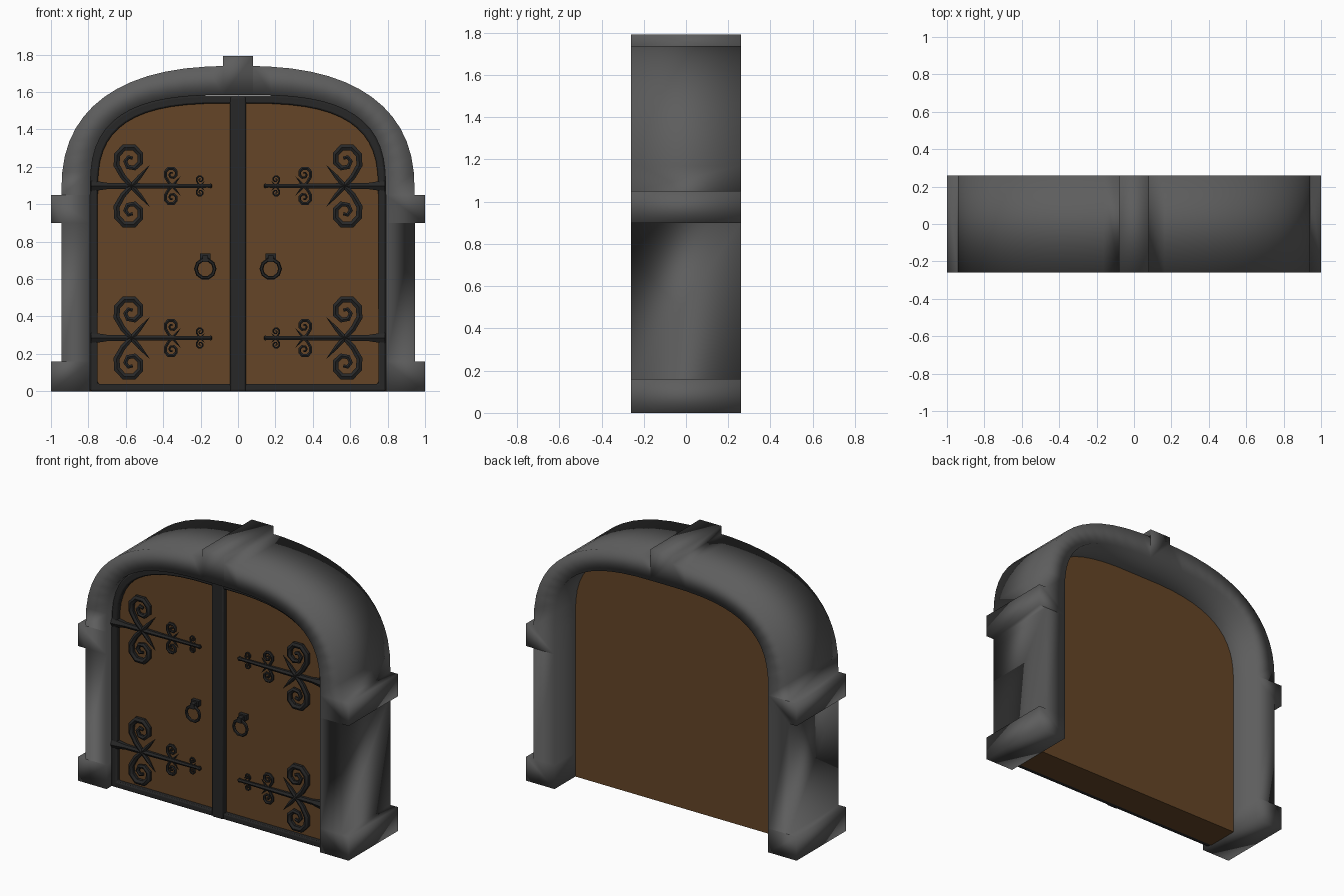
import bpy, bmesh, math
from mathutils import Vector

if "Cube" in bpy.data.objects:
    bpy.data.objects.remove(bpy.data.objects["Cube"])


def material(name, rgb):
    m = bpy.data.materials.new(name)
    m.diffuse_color = (*rgb, 1)
    m.use_nodes = True
    m.node_tree.nodes["Principled BSDF"].inputs["Base Color"].default_value = m.diffuse_color
    return m


STONE = material("stone", (0.11, 0.11, 0.11))
WOOD = material("wood", (0.13, 0.06, 0.02))
IRON = material("iron", (0.02, 0.02, 0.02))


def finish(name, bm, mat, angle=None):
    bmesh.ops.remove_doubles(bm, verts=bm.verts, dist=1e-5)
    bmesh.ops.recalc_face_normals(bm, faces=bm.faces)
    me = bpy.data.meshes.new(name)
    bm.to_mesh(me)
    bm.free()
    me.materials.append(mat)
    ob = bpy.data.objects.new(name, me)
    bpy.context.collection.objects.link(ob)
    bpy.ops.object.select_all(action='DESELECT')
    ob.select_set(True)
    bpy.context.view_layer.objects.active = ob
    if angle is None:
        bpy.ops.object.shade_smooth()
    else:
        bpy.ops.object.shade_smooth_by_angle(angle=math.radians(angle))
    return ob


def arch(a, b, n, steps=14, z0=1.05):
    """Right half of a squarish arch, from the springing to the crown."""
    out = []
    for i in range(steps + 1):
        t = math.pi / 2 * i / steps
        out.append((a * max(math.cos(t), 0) ** (2 / n), z0 + b * math.sin(t) ** (2 / n)))
    return out


def mirrored(pts):
    return pts + [(-x, z) for x, z in reversed(pts)]


def band(name, outer, inner, y0, y1, mat, closed, angle=None):
    """Solid strip between two matching profiles in the XZ plane."""
    bm = bmesh.new()
    sec = [[bm.verts.new((p[0], y, p[1])) for p, y in
            ((o, y0), (o, y1), (i, y1), (i, y0))] for o, i in zip(outer, inner)]
    n = len(sec)
    for k in range(n if closed else n - 1):
        a, b = sec[k], sec[(k + 1) % n]
        for j in range(4):
            bm.faces.new((a[j], a[(j + 1) % 4], b[(j + 1) % 4], b[j]))
    if not closed:
        bm.faces.new(sec[0])
        bm.faces.new(sec[-1])
    bmesh.ops.dissolve_degenerate(bm, dist=1e-5, edges=bm.edges)
    return finish(name, bm, mat, angle)


# Stone surround: stepped bases, capitals, arch and keystone in one strip
outer = [(1, 0), (1, .16), (.945, .16), (.945, .9), (1, .9), (1, 1.05)]
inner = [(.79, z) for _, z in outer]
o_arch, i_arch = arch(.945, .69, 2.5), arch(.79, .535, 3.0)
for o, i in zip(o_arch, i_arch):
    if o[0] > .1:
        outer.append(o)
        inner.append(i)
outer += [(.08, 1.739), (.08, 1.793)]
inner += [(.08, 1.584), (.08, 1.584)]
band("stone_surround", mirrored(outer), mirrored(inner), -.26, .26, STONE, False)

# Wooden door slab
bm = bmesh.new()
slab = mirrored([(.79, 0)] + i_arch[:-1])
face = bm.faces.new([bm.verts.new((x, -.18, z)) for x, z in slab])
ext = bmesh.ops.extrude_face_region(bm, geom=[face], use_keep_orig=True)
bmesh.ops.translate(bm, vec=(0, .22, 0),
                    verts=[v for v in ext["geom"] if isinstance(v, bmesh.types.BMVert)])
finish("door_slab", bm, WOOD, 40)

# Iron edging around the door
edging = band("iron_edging", slab, mirrored([(.75, .04)] + arch(.75, .49, 3.0)[:-1]),
              -.212, -.17, IRON, True, 40)


def box(name, size, loc, mat):
    bm = bmesh.new()
    bmesh.ops.create_cube(bm, size=1)
    for v in bm.verts:
        v.co = Vector(v.co[i] * size[i] + loc[i] for i in range(3))
    return finish(name, bm, mat, 40)


# Centre post
post = box("centre_post", (.085, .05, 1.575), (0, -.193, .7875), IRON)
for ob in (edging, post):
    bev = ob.modifiers.new("bevel", 'BEVEL')
    bev.width, bev.segments, bev.limit_method = .009, 2, 'ANGLE'


def tube(name, pts, y, sides=6):
    """Tapered bar along (x, z, radius) points in the XZ plane."""
    bm = bmesh.new()
    rings = []
    for k, (x, z, r) in enumerate(pts):
        p, q = pts[max(k - 1, 0)], pts[min(k + 1, len(pts) - 1)]
        nrm = Vector((p[1] - q[1], 0, q[0] - p[0])).normalized()
        ring = []
        for j in range(sides):
            a = 2 * math.pi * (j + .5) / sides
            ring.append(bm.verts.new(Vector((x, y, z)) + nrm * r * math.cos(a)
                                     + Vector((0, r * math.sin(a), 0))))
        rings.append(ring)
    for a, b in zip(rings, rings[1:]):
        for j in range(sides):
            bm.faces.new((a[j], a[(j + 1) % sides], b[(j + 1) % sides], b[j]))
    bm.faces.new(rings[0])
    bm.faces.new(rings[-1])
    return finish(name, bm, IRON, 40)


# Scroll path: spike, crossing arm, curl (x, z, radius)
SCROLL = [(.092, -.11, .001), (.04, -.05, .013), (0, -.005, .015), (-.05, .05, .017),
          (-.084, .11, .019), (-.082, .165, .02), (-.045, .205, .02), (.01, .205, .02),
          (.043, .17, .019), (.043, .125, .018), (.012, .096, .016), (-.025, .102, .014),
          (-.038, .132, .013), (-.02, .155, .012), (.002, .148, .01)]

for side, label in ((-1, "left"), (1, "right")):
    for z0, level in ((1.098, "upper"), (.285, "lower")):
        # Hinge strap with wide end
        tube(f"{label}_{level}_strap",
             [(-side * -x, z0, r) for x, r in ((.785, .032), (.76, .03), (.69, .018),
                                               (.55, .017), (.16, .011), (.145, .015), (.138, .008))], -.195)
        # Paired scrolls, shrinking towards the centre
        for cx, s, size in ((.565, 1, "large"), (.35, .46, "medium"), (.2, .25, "small")):
            for up in (1, -1):
                tube(f"{label}_{level}_{size}_scroll_{'top' if up > 0 else 'bottom'}",
                     [(side * (cx - x * s), z0 + up * z * s, r * (s if s == 1 else s * 1.1))
                      for x, z, r in SCROLL], -.198 + .012 * (1 - s))
    # Ring handle and its mount
    hx = side * .175
    n = 10
    bpy.ops.mesh.primitive_torus_add(major_segments=n, minor_segments=6, major_radius=.05,
                                     minor_radius=.01, location=(hx, -.225, .655),
                                     rotation=(math.pi / 2, 0, 0))
    ring = bpy.context.object
    ring.name = f"{label}_ring_handle"
    ring.data.materials.append(IRON)
    bpy.ops.object.shade_smooth_by_angle(angle=math.radians(40))
    box(f"{label}_handle_plate", (.055, .03, .035), (hx, -.19, .718), IRON)
    box(f"{label}_handle_loop", (.03, .055, .035), (hx, -.21, .708), IRON)
